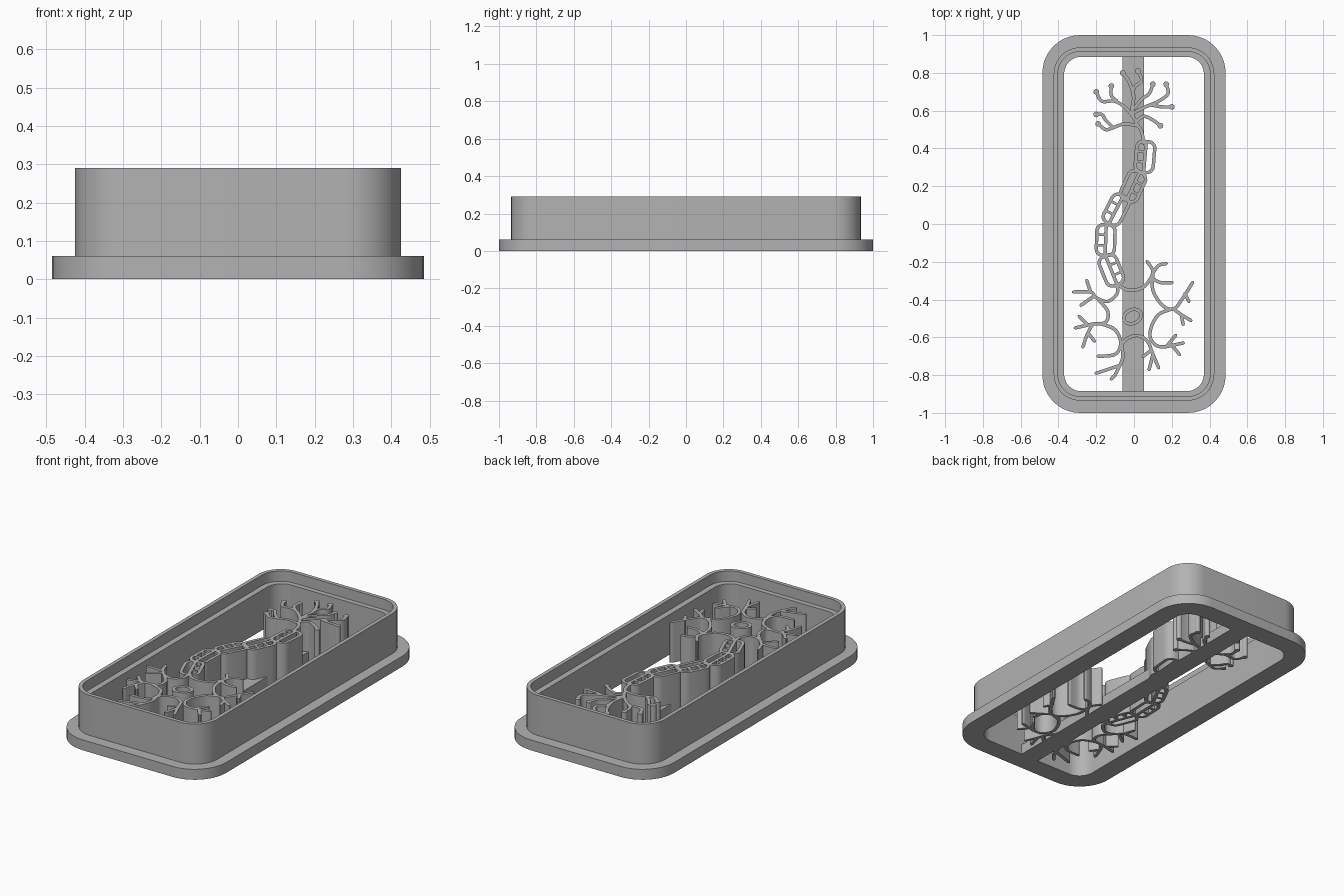
import bpy, bmesh, math
from mathutils import Vector, Matrix

cube = bpy.data.objects.get("Cube")
if cube:
    bpy.data.objects.remove(cube)

grey = bpy.data.materials.new("plain_grey")
grey.use_nodes = True
GREY = (0.45, 0.45, 0.45, 1)
grey.diffuse_color = GREY
grey.node_tree.nodes["Principled BSDF"].inputs["Base Color"].default_value = GREY

BASE, STEP, TOP = 0.06, 0.23, 0.29


def finish(bm, name):
    bmesh.ops.recalc_face_normals(bm, faces=bm.faces)
    mesh = bpy.data.meshes.new(name)
    bm.to_mesh(mesh)
    bm.free()
    mesh.materials.append(grey)
    obj = bpy.data.objects.new(name, mesh)
    bpy.context.collection.objects.link(obj)
    bpy.ops.object.select_all(action="DESELECT")
    obj.select_set(True)
    bpy.context.view_layer.objects.active = obj
    bpy.ops.object.shade_smooth_by_angle(angle=math.radians(35))


def rounded_rect(hx, hy, r, steps=10):
    pts = []
    for i, (sx, sy) in enumerate([(1, 1), (-1, 1), (-1, -1), (1, -1)]):
        for k in range(steps + 1):
            a = math.pi / 2 * (i + k / steps)
            pts.append(Vector((sx * (hx - r) + r * math.cos(a),
                               sy * (hy - r) + r * math.sin(a))))
    return pts


def smooth_path(pts, closed=False, steps=6):
    """Points along a Catmull-Rom spline."""
    n = len(pts)
    pick = (lambda i: pts[i % n]) if closed else (lambda i: pts[max(0, min(n - 1, i))])
    out = []
    for i in range(n if closed else n - 1):
        a, b, c, d = (pick(i + j) for j in (-1, 0, 1, 2))
        for k in range(steps):
            t = k / steps
            out.append(0.5 * (2 * b + (c - a) * t + (2 * a - 5 * b + 4 * c - d) * t * t
                              + (3 * b - a - 3 * c + d) * t ** 3))
    return out if closed else out + [pts[-1]]


def ribbon(bm, line, half=0.009, closed=False):
    """Upright wall of constant width that follows a line in plan."""
    n = len(line)
    rows = []
    for i, p in enumerate(line):
        if closed:
            d = line[(i + 1) % n] - line[i - 1]
        else:
            d = line[min(i + 1, n - 1)] - line[max(i - 1, 0)]
        d.normalize()
        side = Vector((-d.y, d.x)) * half
        rows.append((p, side))
        # blunt rounded ends
        if not closed and i == 0:
            rows.insert(0, (p - d * half, side * 0.4))
        if not closed and i == n - 1:
            rows.append((p + d * half, side * 0.4))
    rings = []
    for p, s in rows:
        rings.append([bm.verts.new((*q, z)) for q, z in
                      ((p + s, 0), (p - s, 0), (p - s, STEP), (p + s, STEP))])
    pairs = list(zip(rings, rings[1:] + rings[:1]))
    for a, b in pairs if closed else pairs[:-1]:
        for k in range(4):
            j = (k + 1) % 4
            bm.faces.new((a[k], a[j], b[j], b[k]))
    if not closed:
        bm.faces.new(rings[0])
        bm.faces.new(rings[-1])


def branches(name, paths, bulb=0.0):
    """Walls for a group of branches, given in hundredths of a unit."""
    bm = bmesh.new()
    for path in paths:
        pts = [Vector(p) / 100 for p in path]
        ribbon(bm, smooth_path(pts))
        if bulb:
            bmesh.ops.create_cone(bm, cap_ends=True, segments=16, radius1=bulb, radius2=bulb,
                                  depth=STEP, matrix=Matrix.Translation((*pts[-1], STEP / 2)))
    finish(bm, name)


# Outer frame: flange, cutting wall and inner ledge in one closed section
section = [(0.485, 1, 0.2, 0), (0.485, 1, 0.2, BASE), (0.425, 0.935, 0.14, BASE),
           (0.425, 0.935, 0.14, TOP), (0.403, 0.913, 0.118, TOP),
           (0.403, 0.913, 0.118, STEP), (0.37, 0.885, 0.09, STEP), (0.37, 0.885, 0.09, 0)]
bm = bmesh.new()
loops = [[bm.verts.new((*p, z)) for p in rounded_rect(hx, hy, r)] for hx, hy, r, z in section]
for a, b in zip(loops, loops[1:] + loops[:1]):
    for i in range(len(a)):
        j = (i + 1) % len(a)
        bm.faces.new((a[i], a[j], b[j], b[i]))
finish(bm, "cutter_frame")

# Support bar along the middle
bm = bmesh.new()
bmesh.ops.create_cube(bm, size=1, matrix=Matrix.Translation((-0.003, 0, BASE / 2))
                      @ Matrix.Diagonal((0.114, 1.77, BASE, 1)))
finish(bm, "support_bar")


# Chain of sheath cells: rounded outline, dividing wall and rungs on one side
def sheath_cell(name, x, y, tilt, side, half_len=0.082, half_wide=0.048):
    turn = Matrix.Rotation(math.radians(tilt), 2)
    place = lambda u, v: turn @ Vector((u, v)) + Vector((x, y))
    bm = bmesh.new()
    ribbon(bm, [place(*p) for p in rounded_rect(half_wide, half_len, 0.035, 5)], closed=True)
    ribbon(bm, [place(0, -half_len), place(0, half_len)])
    for v in (-0.028, 0.028):
        ribbon(bm, [place(0, v), place(side * half_wide, v)], 0.007)
    finish(bm, name)


cells = [(0.058, 0.355, -5, -1), (-0.005, 0.2, -25, 1), (-0.095, 0.075, -27, -1),
         (-0.15, -0.085, -2, -1), (-0.12, -0.245, 22, 1)]
for i, cell in enumerate(cells):
    sheath_cell(f"sheath_cell_{i + 1}", *cell)

# Upper terminals with rounded tips
branches("terminal_trunk", [[(5, 43), (4, 49), (1, 54), (-1, 60), (0, 67)]])
branches("terminal_tips", [
    [(2, 52), (-5, 53), (-11, 51), (-15, 50), (-19, 53)],
    [(-11, 51), (-15, 55), (-17, 58), (-20, 58)],
    [(0, 56), (-4, 61), (-10, 65), (-17, 65), (-20, 70)],
    [(-9, 65), (-12, 68), (-12, 73)],
    [(0, 66), (-1, 71), (-3, 76), (-6, 80)],
    [(0, 66), (0, 72), (4, 76), (2, 81)],
    [(0, 61), (4, 66), (8, 69), (10, 74)],
    [(0, 59), (6, 62), (13, 65), (18, 69), (17, 74)],
    [(9, 63), (15, 62), (20, 62)],
    [(1, 54), (5, 57), (10, 55), (14, 52)]], bulb=0.015)

# Cell body: curved walls running out into the lower branches
branches("cell_body", [
    [(-9, -32), (-9, -37), (-14, -41), (-20, -39), (-23, -36), (-32, -36)],
    [(-9, -32), (-3, -35), (4, -34), (8, -30), (10, -25), (7, -20)],
    [(10, -26), (10, -35), (15, -43), (21, -45), (26, -39), (31, -31)],
    [(20, -45), (13, -48), (9, -55), (9, -61), (14, -65), (26, -63)],
    [(-10, -80), (-6, -71), (-6, -63), (1, -59), (7, -62), (10, -69), (13, -76)],
    [(-19, -40), (-14, -46), (-15, -52), (-22, -53), (-31, -55)],
    [(-17, -53), (-10, -56), (-7, -63), (-10, -69), (-19, -70)]])
branches("lower_twigs", [
    [(-23, -36), (-25, -30)], [(-21, -38), (-28, -43)],
    [(10, -26), (13, -22), (17, -21)], [(10, -29), (14, -31), (20, -31)],
    [(27, -37), (29, -41)], [(21, -45), (25, -48), (30, -51)], [(25, -48), (26, -53)],
    [(20, -64), (24, -69)], [(17, -65), (22, -59)],
    [(9, -67), (5, -70)], [(10, -69), (8, -77)],
    [(-22, -53), (-25, -59), (-27, -65)], [(-24, -58), (-21, -62)],
    [(-25, -53), (-29, -49)],
    [(-8, -75), (-14, -77), (-20, -79)], [(-10, -80), (-12, -82)]])

# Nucleus ring
bm = bmesh.new()
ring = [Vector((0.048 * math.cos(a), 0.036 * math.sin(a))) for a in
        (math.tau * i / 28 for i in range(28))]
tilt = Matrix.Rotation(math.radians(25), 2)
ribbon(bm, [tilt @ p + Vector((-0.008, -0.49)) for p in ring], closed=True)
finish(bm, "nucleus_ring")
